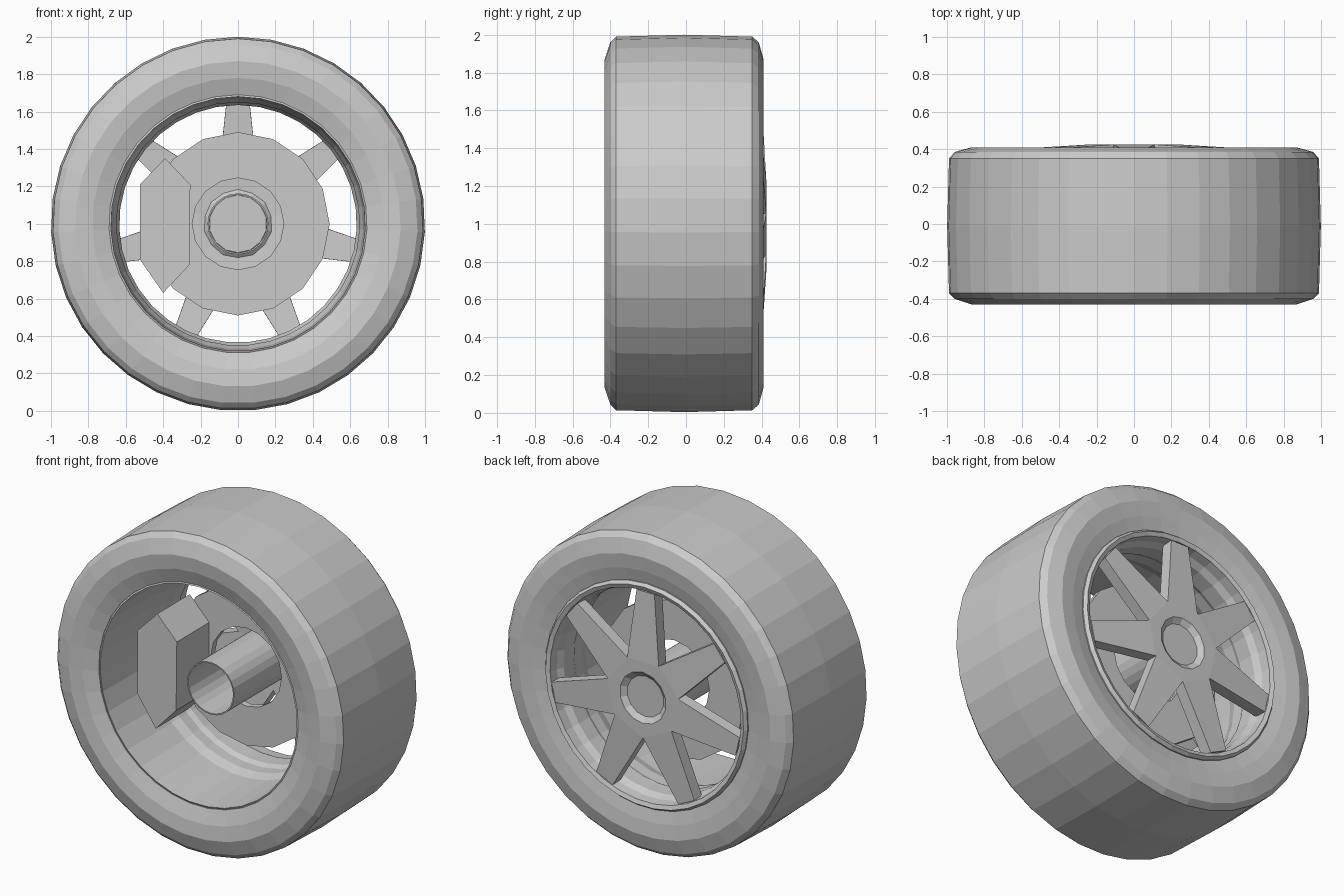
import bpy, bmesh, math
from mathutils import Vector

old = bpy.data.objects.get("Cube")
if old:
    bpy.data.objects.remove(old, do_unlink=True)

grey = bpy.data.materials.new("plain_grey")
grey.use_nodes = True
colour = (0.6, 0.6, 0.6, 1)
grey.diffuse_color = colour
grey.node_tree.nodes["Principled BSDF"].inputs["Base Color"].default_value = colour


def polar(r, y, angle):
    """Point around the wheel axis; angle 0 is straight up."""
    return Vector((r * math.sin(angle), y, 1 + r * math.cos(angle)))


def finish(bm, name):
    mesh = bpy.data.meshes.new(name)
    bm.to_mesh(mesh)
    bm.free()
    mesh.materials.append(grey)
    obj = bpy.data.objects.new(name, mesh)
    bpy.context.scene.collection.objects.link(obj)
    return obj


def lathe(name, profile, sides):
    """Spin a closed (radius, y) profile around the wheel axis."""
    bm = bmesh.new()
    rings = [[bm.verts.new(polar(r, y, math.tau * i / sides)) for r, y in profile]
             for i in range(sides)]
    n = len(profile)
    for i in range(sides):
        a, b = rings[i], rings[(i + 1) % sides]
        for j in range(n):
            k = (j + 1) % n
            bm.faces.new((a[j], a[k], b[k], b[j]))
    bmesh.ops.recalc_face_normals(bm, faces=bm.faces)
    return finish(bm, name)


SPOKES = 7
SIDES = SPOKES * 5

# Tyre with rounded shoulders and dished sidewalls
lathe("tyre", [
    (0.69, -0.39), (0.78, -0.42), (0.87, -0.43), (0.96, -0.40), (0.99, -0.37),
    (1.0, -0.01), (0.99, 0.35), (0.96, 0.385), (0.87, 0.41), (0.78, 0.40),
    (0.69, 0.38)], SIDES)

# Rim barrel, stepping inwards towards the outer face
lathe("rim", [
    (0.68, -0.39), (0.67, 0.04), (0.65, 0.10), (0.65, 0.17), (0.635, 0.20),
    (0.635, 0.30), (0.655, 0.34), (0.66, 0.40), (0.685, 0.41), (0.70, 0.39),
    (0.70, -0.38)], SIDES)

# Spoked face: hub plate, tapered spokes and a recessed centre cap
bm = bmesh.new()
half = math.pi / SPOKES
count = SPOKES * 2
hub = [bm.verts.new(polar(0.16, 0.425, half * i)) for i in range(count)]
cap = [bm.verts.new(polar(0.127, 0.40, half * i)) for i in range(count)]
valley = [bm.verts.new(polar(0.25, 0.425, half * (2 * i + 1))) for i in range(SPOKES)]
bm.faces.new(cap)
for i in range(count):
    j = (i + 1) % count
    bm.faces.new((hub[i], hub[j], cap[j], cap[i]))
for s in range(SPOKES):
    left, right = valley[s - 1], valley[s]
    i = 2 * s
    bm.faces.new((left, right, hub[(i + 1) % count], hub[i], hub[i - 1]))
    spread = 0.062 / 0.655
    tips = [bm.verts.new(polar(0.655, 0.40, half * i + t)) for t in (spread, -spread)]
    bm.faces.new((left, right, tips[0], tips[1]))
bm.normal_update()
for f in bm.faces:
    if f.normal.y < 0:
        f.normal_flip()
face = finish(bm, "spoked_face")
solid = face.modifiers.new("thickness", 'SOLIDIFY')
solid.thickness = 0.075
solid.offset = -1

# Brake disc with an open centre, and the hollow axle through it
lathe("brake_disc", [(0.245, 0.08), (0.49, 0.08), (0.49, 0.12), (0.245, 0.12)], 16)
lathe("axle_tube", [(0.155, -0.27), (0.163, -0.27), (0.163, 0.355), (0.155, 0.355)], 24)

# Brake caliper block
outline = [(-0.39, 1.35), (-0.255, 1.21), (-0.26, 0.78), (-0.40, 0.63),
           (-0.525, 0.81), (-0.525, 1.21)]
bm = bmesh.new()
base = bm.faces.new([bm.verts.new((x, -0.24, z)) for x, z in outline])
block = bmesh.ops.extrude_face_region(bm, geom=[base])
bmesh.ops.translate(bm, vec=(0, 0.32, 0),
                    verts=[v for v in block["geom"] if isinstance(v, bmesh.types.BMVert)])
if not any(f.normal.y < 0 and abs(f.calc_center_median().y + 0.24) < 0.01 for f in bm.faces):
    bm.faces.new([v for v in bm.verts if v.co.y < -0.2])
bmesh.ops.recalc_face_normals(bm, faces=bm.faces)
finish(bm, "brake_caliper")
